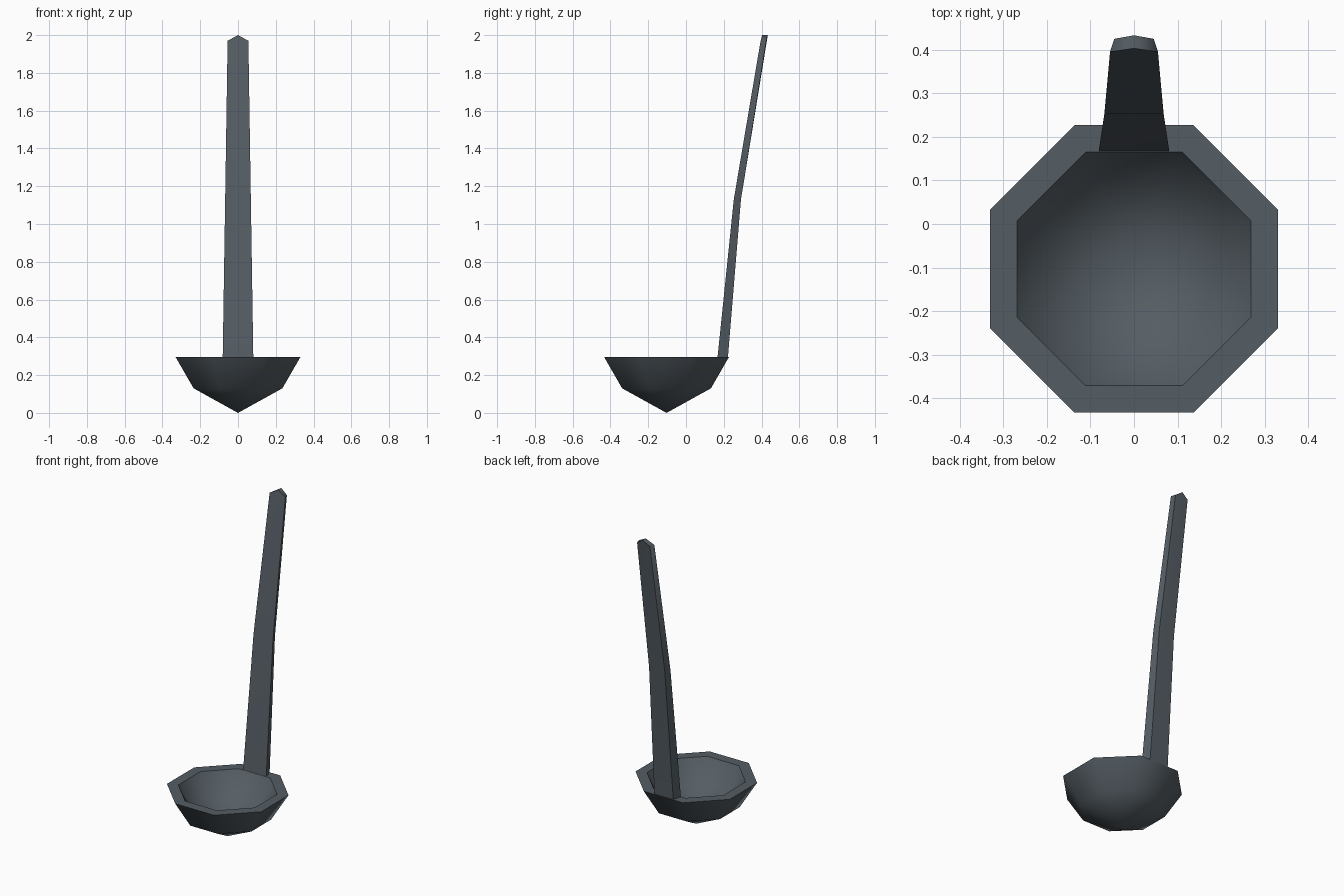
import bpy, bmesh, math

cube = bpy.data.objects.get("Cube")
if cube:
    bpy.data.objects.remove(cube, do_unlink=True)

iron = bpy.data.materials.new("dark_iron")
iron.use_nodes = True
color = (0.09, 0.11, 0.127, 1)
iron.diffuse_color = color
iron.node_tree.nodes["Principled BSDF"].inputs["Base Color"].default_value = color


def finish(name, bm, smooth_angle):
    bmesh.ops.recalc_face_normals(bm, faces=bm.faces[:])
    mesh = bpy.data.meshes.new(name)
    bm.to_mesh(mesh)
    bm.free()
    mesh.materials.append(iron)
    obj = bpy.data.objects.new(name, mesh)
    bpy.context.collection.objects.link(obj)
    bpy.ops.object.select_all(action="DESELECT")
    obj.select_set(True)
    bpy.context.view_layer.objects.active = obj
    bpy.ops.object.shade_smooth_by_angle(angle=math.radians(smooth_angle))
    return obj


def bridge(bm, a, b):
    n = len(a)
    for i in range(n):
        bm.faces.new((a[i], a[(i + 1) % n], b[(i + 1) % n], b[i]))


# Bowl: eight-sided shell, outer tip up over the rim and down to the inner tip
SIDES = 8
CENTER_Y = -0.103
profile = [(0.235, 0.13), (0.33, 0.295), (0.268, 0.295), (0.2, 0.177)]  # apothem, z
bm = bmesh.new()
rings = []
for apothem, z in profile:
    r = apothem / math.cos(math.pi / SIDES)
    angles = [(i + 0.5) * math.tau / SIDES for i in range(SIDES)]
    rings.append([bm.verts.new((r * math.cos(a), CENTER_Y + r * math.sin(a), z))
                  for a in angles])
for a, b in zip(rings, rings[1:]):
    bridge(bm, a, b)
for ring, z in ((rings[0], 0), (rings[-1], 0.066)):
    tip = bm.verts.new((0, CENTER_Y, z))
    for i in range(SIDES):
        bm.faces.new((ring[i], ring[(i + 1) % SIDES], tip))
finish("bowl", bm, 50)

# Handle: bent tapering bar, narrower at the back, with a pointed end
# Each section: z, front y, back y, front half width, back half width
sections = [
    (0.295, 0.167, 0.222, 0.081, 0.066),
    (1.13, 0.253, 0.291, 0.068, 0.055),
    (1.97, 0.395, 0.425, 0.055, 0.045),
]
bm = bmesh.new()
loops = []
for z, front, back, wf, wb in sections:
    points = [(-wf, front), (0, front), (wf, front), (wb, back), (0, back), (-wb, back)]
    loops.append([bm.verts.new((x, y, z)) for x, y in points])
for v in (loops[-1][1], loops[-1][4]):
    v.co.z = 2.0
    v.co.y += 0.008
for a, b in zip(loops, loops[1:]):
    bridge(bm, a, b)
bm.faces.new(loops[0])
top = loops[-1]
bm.faces.new((top[0], top[1], top[4], top[5]))
bm.faces.new((top[1], top[2], top[3], top[4]))
finish("handle", bm, 65)
